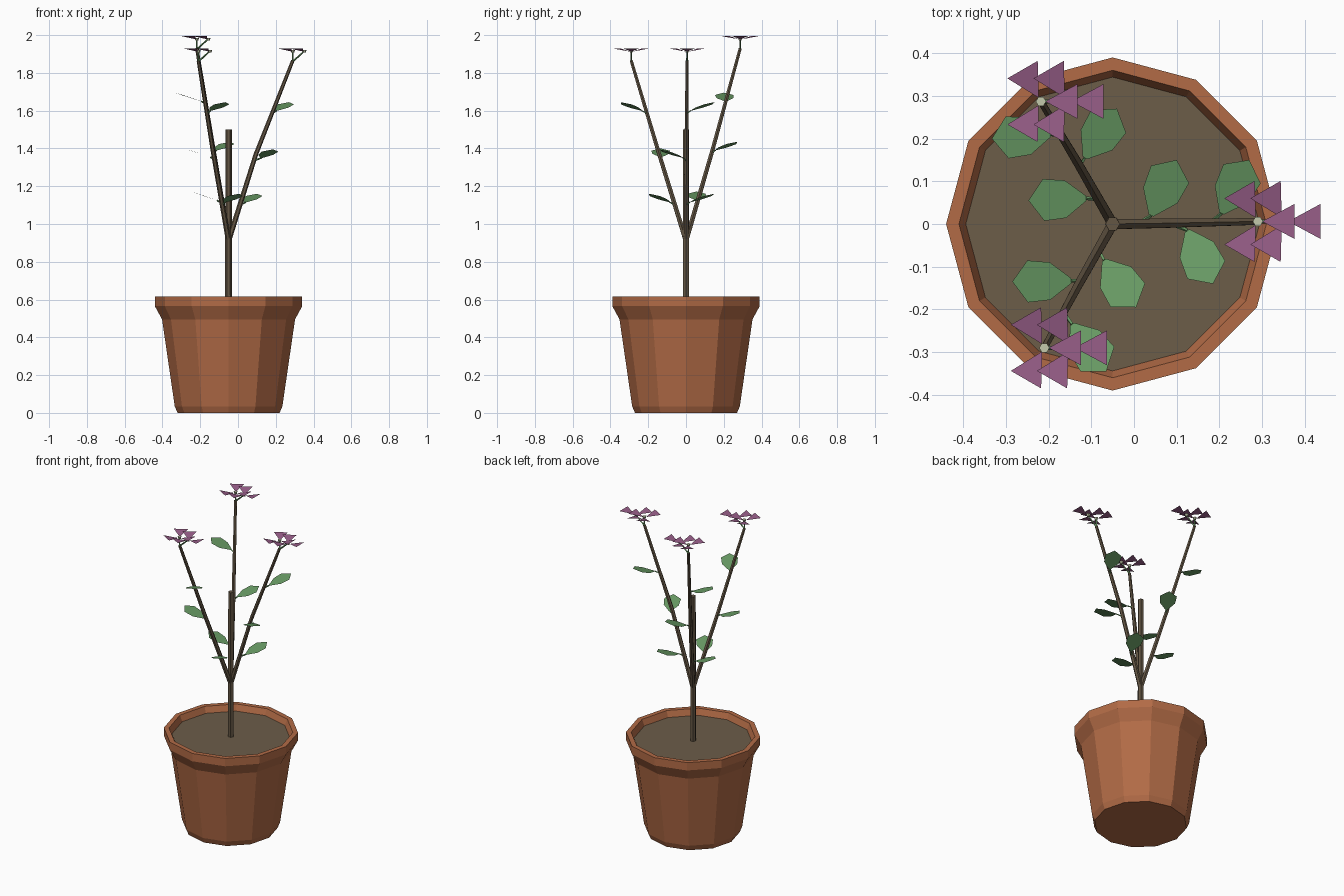
import bpy, bmesh, math
from mathutils import Vector

if "Cube" in bpy.data.objects:
    bpy.data.objects.remove(bpy.data.objects["Cube"])


def material(name, r, g, b):
    lin = [((c / 255 + 0.055) / 1.055) ** 2.4 for c in (r, g, b)]
    m = bpy.data.materials.new(name)
    m.diffuse_color = (*lin, 1)
    m.use_nodes = True
    m.node_tree.nodes["Principled BSDF"].inputs["Base Color"].default_value = m.diffuse_color
    return m


TERRACOTTA = material("terracotta", 178, 107, 70)
SOIL = material("soil", 108, 93, 73)
BARK = material("bark", 100, 86, 68)
LEAF = material("leaf green", 104, 154, 100)
PETAL = material("petal purple", 150, 93, 135)
PALE = material("pale centre", 196, 202, 172)


def finish(name, bm, *mats):
    bmesh.ops.recalc_face_normals(bm, faces=bm.faces)
    me = bpy.data.meshes.new(name)
    bm.to_mesh(me)
    bm.free()
    for m in mats:
        me.materials.append(m)
    ob = bpy.data.objects.new(name, me)
    bpy.context.collection.objects.link(ob)
    return ob


def skin(bm, rings, mat=0):
    """Join rings of vertices into a capped skin."""
    n = len(rings[0])
    faces = [bm.faces.new((a[i], a[(i + 1) % n], b[(i + 1) % n], b[i]))
             for a, b in zip(rings, rings[1:]) for i in range(n)]
    faces += [bm.faces.new(rings[0][::-1]), bm.faces.new(rings[-1])]
    for f in faces:
        f.material_index = mat


def tube(bm, points, radii, sides=6, mat=0):
    pts = [Vector(p) for p in points]
    rings = []
    for i, (p, r) in enumerate(zip(pts, radii)):
        d = (pts[min(i + 1, len(pts) - 1)] - pts[max(i - 1, 0)]).normalized()
        u = Vector((0, 1, 0)).cross(d).normalized()
        v = d.cross(u)
        rings.append([bm.verts.new(p + r * (u * math.cos(t) + v * math.sin(t)))
                      for t in (2 * math.pi * k / sides for k in range(sides))])
    skin(bm, rings, mat)


CX = -0.05  # pot axis


def revolve(name, profile, mat, sides=12):
    bm = bmesh.new()
    skin(bm, [[bm.verts.new((CX + r * math.cos(2 * math.pi * k / sides),
                             r * math.sin(2 * math.pi * k / sides), z))
               for k in range(sides)] for r, z in profile])
    return finish(name, bm, mat)


# Pot and soil
revolve("pot", [(0.27, 0), (0.285, 0.035), (0.352, 0.495), (0.39, 0.565),
                (0.39, 0.615), (0.36, 0.615), (0.34, 0.565)], TERRACOTTA)
revolve("soil", [(0.338, 0.566), (0.344, 0.577)], SOIL)

# Central stem
bm = bmesh.new()
tube(bm, [(CX, 0, 0.57), (CX, 0, 1.5)], [0.018, 0.017])
finish("main_stem", bm, BARK)

# Branches: bend, tip, and leaves as (base, tip) pairs
BRANCHES = {
    "right": ((0.095, 0.002, 1.37), (0.29, 0.006, 1.865),
              [((0.04, 0.02, 1.115), (0.1, 0.15, 1.16)),
               ((0.125, -0.015, 1.35), (0.185, -0.14, 1.395)),
               ((0.205, 0.025, 1.6), (0.27, 0.15, 1.645))]),
    "front": ((-0.13, -0.142, 1.37), (-0.21, -0.29, 1.865),
              [((-0.07, -0.085, 1.115), (0.005, -0.195, 1.16)),
               ((-0.147, -0.133, 1.355), (-0.285, -0.135, 1.4)),
               ((-0.145, -0.235, 1.6), (-0.065, -0.345, 1.645))]),
    "back": ((-0.13, 0.14, 1.39), (-0.218, 0.287, 1.93),
             [((-0.112, 0.06, 1.125), (-0.247, 0.055, 1.172)),
              ((-0.115, 0.155, 1.39), (-0.04, 0.27, 1.435)),
              ((-0.195, 0.21, 1.65), (-0.333, 0.2, 1.695))]),
}
START = Vector((CX, 0, 0.91))


def on_branch(bend, tip, z):
    a, b = (START, bend) if z < bend.z else (bend, tip)
    return a.lerp(b, (z - a.z) / (b.z - a.z))


def leaf(bm, base, tip):
    d = tip - base
    side = d.cross(Vector((0, 0, 1))).normalized()
    outline = [(0, 0.006), (0.36, 0.044), (0.74, 0.049), (1, 0),
               (0.74, -0.049), (0.36, -0.044), (0, -0.006)]
    bm.faces.new([bm.verts.new(base + d * t + side * w) for t, w in outline])


def floret(bm, c):
    # Three rising triangular petals around a pale cup
    for k in range(3):
        a = 2 * math.pi * k / 3
        out = Vector((math.cos(a), math.sin(a), 0))
        side = Vector((-out.y, out.x, 0))
        up = Vector((0, 0, 1))
        bm.faces.new([bm.verts.new(c + out * 0.01 - up * 0.002),
                      bm.verts.new(c + out * 0.086 - side * 0.041 + up * 0.014),
                      bm.verts.new(c + out * 0.086 + side * 0.041 + up * 0.014)])
    tube(bm, [c - Vector((0, 0, 0.008)), c + Vector((0, 0, 0.006))],
         [0.008, 0.012], 6, 1)


for name, (bend, tip, leaves) in BRANCHES.items():
    bend, tip = Vector(bend), Vector(tip)
    bm = bmesh.new()
    tube(bm, [START, bend, tip], [0.014, 0.012, 0.009])
    finish(name + "_branch", bm, BARK)

    # Leaves with short stalks
    bm = bmesh.new()
    for base, end in leaves:
        base, end = Vector(base), Vector(end)
        tube(bm, [on_branch(bend, tip, base.z - 0.015), base], [0.005, 0.004], 4)
        leaf(bm, base, end)
    finish(name + "_leaves", bm, LEAF)

    # Pair of florets on green stalks
    stalks, bm = bmesh.new(), bmesh.new()
    for dx in (0, 0.061):
        c = tip + Vector((dx, 0, 0.05))
        tube(stalks, [tip - Vector((0, 0, 0.005)), c], [0.005, 0.004], 4)
        floret(bm, c)
    finish(name + "_flower_stalks", stalks, LEAF)
    finish(name + "_flowers", bm, PETAL, PALE)
